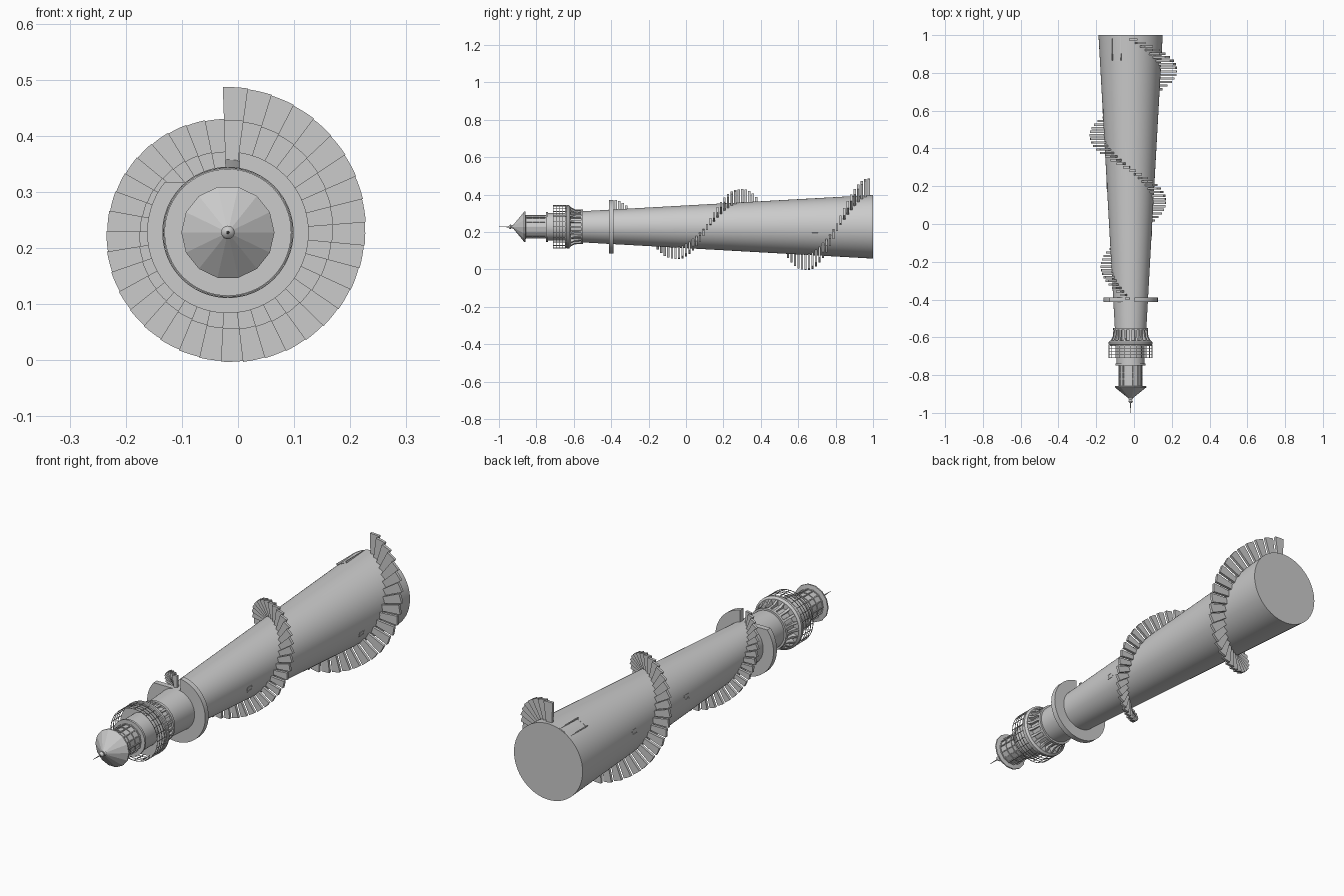
import bpy, bmesh, math
from mathutils import Vector

if "Cube" in bpy.data.objects:
    bpy.data.objects.remove(bpy.data.objects["Cube"])

CX, CZ = -0.018, 0.228      # tower axis runs along y


def pt(r, y, a):
    return Vector((CX + r * math.cos(a), y, CZ + r * math.sin(a)))


def finish(name, bm, smooth=False):
    bmesh.ops.recalc_face_normals(bm, faces=bm.faces)
    me = bpy.data.meshes.new(name)
    bm.to_mesh(me)
    bm.free()
    ob = bpy.data.objects.new(name, me)
    bpy.context.collection.objects.link(ob)
    if smooth:
        bpy.ops.object.select_all(action='DESELECT')
        ob.select_set(True)
        bpy.context.view_layer.objects.active = ob
        bpy.ops.object.shade_smooth_by_angle(angle=math.radians(30))
    return ob


def add_lathe(bm, profile, segs, loop=False):
    rings = [[bm.verts.new(pt(r, y, 2 * math.pi * i / segs)) for i in range(segs)]
             for r, y in profile]
    pairs = list(zip(rings, rings[1:]))
    if loop:
        pairs.append((rings[-1], rings[0]))
    else:
        bm.faces.new(rings[0])
        bm.faces.new(rings[-1])
    for p, q in pairs:
        for i in range(segs):
            j = (i + 1) % segs
            bm.faces.new((p[i], p[j], q[j], q[i]))


def lathe(name, profile, segs=64, loop=False, smooth=True):
    bm = bmesh.new()
    add_lathe(bm, profile, segs, loop)
    return finish(name, bm, smooth)


def ring(bm, r, y, t, segs=48):
    add_lathe(bm, [(r - t, y - t), (r + t, y - t), (r + t, y + t), (r - t, y + t)], segs, True)


def wedge(bm, r0, r1, y0, y1, a0, a1, n=1):
    """Block between two radii, two heights and two angles."""
    prev = None
    for k in range(n + 1):
        a = a0 + (a1 - a0) * k / n
        sec = [bm.verts.new(pt(r, y, a)) for r, y in ((r0, y0), (r1, y0), (r1, y1), (r0, y1))]
        if prev:
            for i in range(4):
                j = (i + 1) % 4
                bm.faces.new((prev[i], prev[j], sec[j], sec[i]))
        if k in (0, n):
            bm.faces.new(sec)
        prev = sec


def tower_r(y):
    return 0.083 + (0.17 - 0.083) * (y + 0.56) / 1.56


# Tapered tower
lathe("tower", [(0.17, 1.0), (0.083, -0.56), (0.083, -0.625)], 96)

# Spiral stair treads
bm = bmesh.new()
N = 74
for i in range(N):
    t = i / (N - 1)
    y = 0.977 - 1.372 * t
    a = math.radians(92) - 4 * math.pi * i / N
    w = 4 * math.pi / N
    wedge(bm, tower_r(y) - 0.004, 0.259 - 0.115 * t, y - 0.006, y + 0.006, a, a - w * 1.02, 4)
finish("spiral_stair_treads", bm)

# Landing ring with a square stair opening
landing = lathe("landing", [(0.085, -0.412), (0.144, -0.412), (0.144, -0.388), (0.085, -0.388)],
                64, True)
bm = bmesh.new()
bmesh.ops.create_cube(bm, size=1)
for v in bm.verts:
    v.co = Vector((-0.147 + v.co.x * 0.3, -0.4 + v.co.y * 0.2, 0.418 + v.co.z * 0.2))
cutter = finish("landing_cutter", bm)
cutter.hide_render = True
mod = landing.modifiers.new("opening", 'BOOLEAN')
mod.operation, mod.solver, mod.object = 'DIFFERENCE', 'EXACT', cutter
bpy.context.view_layer.objects.active = landing
bpy.ops.object.modifier_apply(modifier="opening")
bpy.data.objects.remove(cutter)

# Gallery collar, floor and brackets
lathe("gallery_collar", [(0.08, -0.55), (0.092, -0.55), (0.092, -0.562), (0.08, -0.562)], 64, True)
lathe("gallery_floor", [(0.06, -0.618), (0.108, -0.618), (0.117, -0.626), (0.117, -0.636),
                        (0.113, -0.638), (0.113, -0.646), (0.06, -0.646)], 64, True)
bm = bmesh.new()
for i in range(20):
    a = 2 * math.pi * i / 20
    side = Vector((-math.sin(a), 0, math.cos(a))) * 0.005
    prof = ((0.08, -0.56), (0.091, -0.56), (0.094, -0.595), (0.107, -0.62), (0.08, -0.62))
    s0 = [bm.verts.new(pt(r, y, a) + side) for r, y in prof]
    s1 = [bm.verts.new(pt(r, y, a) - side) for r, y in prof]
    bm.faces.new(s0)
    bm.faces.new(s1)
    for k in range(5):
        j = (k + 1) % 5
        bm.faces.new((s0[k], s0[j], s1[j], s1[k]))
finish("gallery_brackets", bm)

# Gallery railing
bm = bmesh.new()
for y in (-0.66, -0.676, -0.692, -0.709):
    ring(bm, 0.115, y, 0.0011)
for i in range(24):
    a = 2 * math.pi * i / 24
    wedge(bm, 0.114, 0.1165, -0.709, -0.64, a - 0.01, a + 0.01)
finish("gallery_railing", bm)

# Watch room with upper rim
lathe("watch_room", [(0.074, -0.64), (0.074, -0.74)], 48)
lathe("watch_room_rim", [(0.05, -0.738), (0.08, -0.738), (0.08, -0.748), (0.05, -0.748)], 48, True)

# Lantern room glass and glazing bars
lathe("lantern_glass", [(0.06, -0.745), (0.06, -0.862)], 14, smooth=False)
bm = bmesh.new()
for y in (-0.751, -0.785, -0.82, -0.856):
    ring(bm, 0.0615, y, 0.002, 14)
for i in range(14):
    a = 2 * math.pi * i / 14
    wedge(bm, 0.058, 0.064, -0.86, -0.747, a - 0.035, a + 0.035)
finish("lantern_bars", bm)

# Faceted roof, ball and spike
lathe("lantern_roof", [(0.06, -0.856), (0.083, -0.859), (0.083, -0.865), (0.012, -0.922),
                       (0.009, -0.93)], 14, smooth=False)
ball = [(0.011 * math.sin(math.pi * k / 8) + 0.001, -0.928 - 0.022 * k / 8 * 1.0)
        for k in range(9)]
lathe("roof_ball", ball, 16)
lathe("roof_spike", [(0.003, -0.945), (0.0008, -1.0)], 8)


def panel(name, y, deg, width, length, depth=0.002):
    """Framed opening lying on the tower wall."""
    a, r = math.radians(deg), tower_r(y)
    h, hy, f = width / r / 2, length / 2, 0.004
    bm = bmesh.new()
    for y0, y1, a0, a1 in ((y - hy, y + hy, a - h, a - h + f / r),
                           (y - hy, y + hy, a + h - f / r, a + h),
                           (y - hy, y - hy + f, a - h, a + h),
                           (y + hy - f, y + hy, a - h, a + h)):
        ra, rb = tower_r(y0), tower_r(y1)
        wedge(bm, min(ra, rb) - 0.004, max(ra, rb) + depth * 0.5, y0, y1, a0, a1, 3)
    finish(name, bm)


# Door and small windows
panel("door", 0.93, 117, 0.055, 0.13)
for i, (y, d) in enumerate(((0.69, -16), (-0.05, -8), (0.6, 172), (0.2, 172))):
    panel("window_%d" % i, y, d, 0.022, 0.032)
